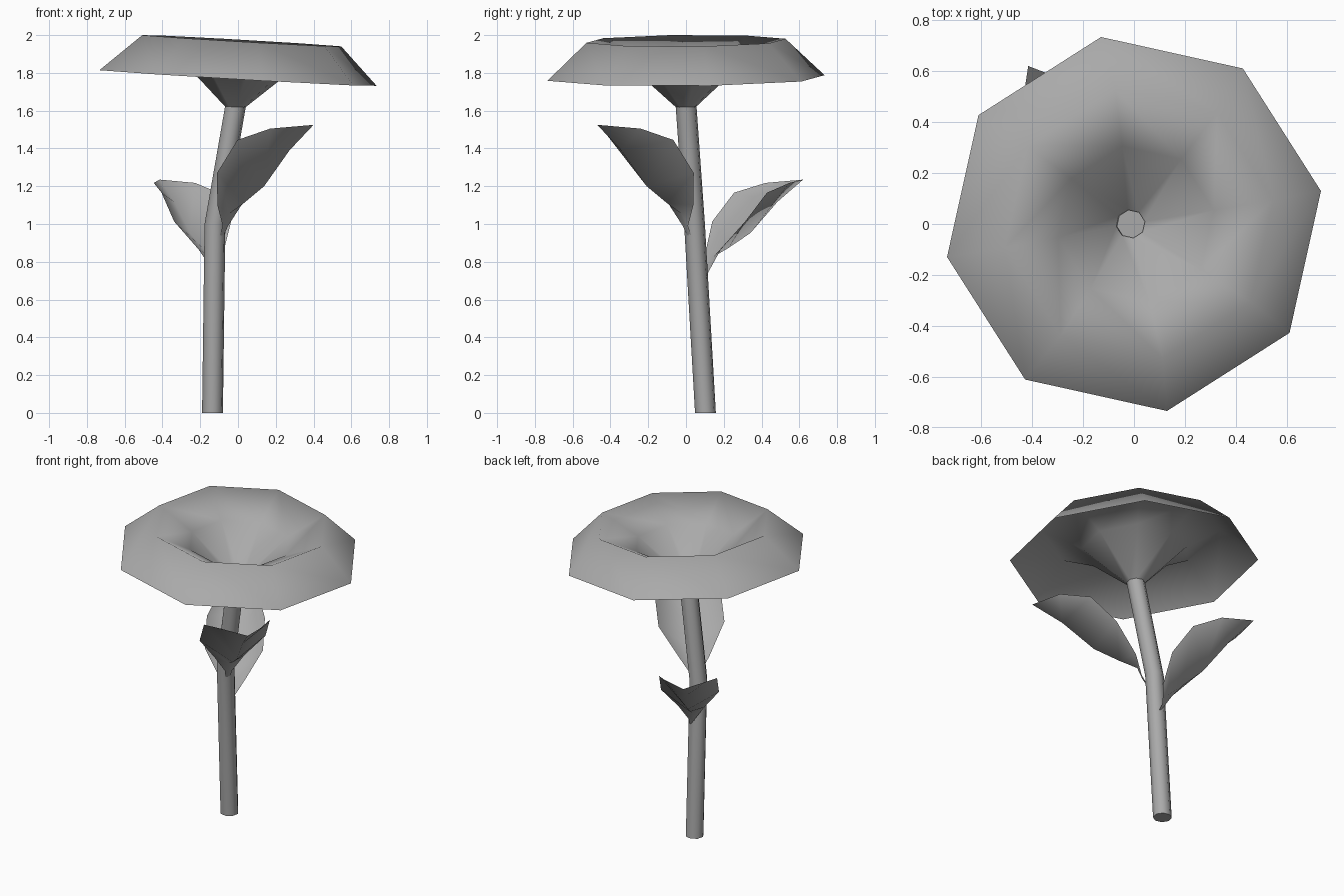
import bpy, bmesh, math
from mathutils import Vector

cube = bpy.data.objects.get("Cube")
if cube:
    bpy.data.objects.remove(cube, do_unlink=True)

# One plain grey for the whole plant
grey = bpy.data.materials.new("plain grey")
grey.use_nodes = True
tone = (0.4, 0.4, 0.4, 1)
grey.diffuse_color = tone
grey.node_tree.nodes["Principled BSDF"].inputs["Base Color"].default_value = tone


def finish(name, bm, sharp_angle=180):
    mesh = bpy.data.meshes.new(name)
    bm.to_mesh(mesh)
    bm.free()
    mesh.materials.append(grey)
    obj = bpy.data.objects.new(name, mesh)
    bpy.context.collection.objects.link(obj)
    bpy.ops.object.select_all(action='DESELECT')
    obj.select_set(True)
    bpy.context.view_layer.objects.active = obj
    if sharp_angle < 180:
        bpy.ops.object.shade_smooth_by_angle(angle=math.radians(sharp_angle))
    else:
        bpy.ops.object.shade_smooth()
    return obj


def ring(bm, centre, radius, place=lambda p: p, sides=8, turn=10):
    verts = []
    for k in range(sides):
        a = math.radians(turn) + math.tau * k / sides
        offset = Vector((math.cos(a), math.sin(a), 0)) * radius
        verts.append(bm.verts.new(place(Vector(centre) + offset)))
    return verts


def bridge(bm, a, b):
    for k in range(len(a)):
        n = (k + 1) % len(a)
        bm.faces.new((a[k], b[k], b[n], a[n]))


# Stem: bent eight-sided tube
bm = bmesh.new()
path = [(-0.135, 0.103, 0), (-0.122, 0.045, 1.0), (-0.012, 0, 1.63)]
rings = [ring(bm, p, 0.056) for p in path]
for low, high in zip(rings, rings[1:]):
    bridge(bm, high, low)
bm.faces.new(rings[0][::-1])
bm.faces.new(rings[-1])
finish("stem", bm, 50)


# Bloom: funnel that flares to a crest and folds down to a wide skirt
def tilt(p):
    return Vector((p.x + (p.z - 1.773) * 0.1, p.y, p.z - 0.058 * p.x + 0.01 * p.y))


bm = bmesh.new()
profile = [(0.055, 1.62), (0.31, 1.85), (0.535, 1.97), (0.745, 1.773)]
rings = [ring(bm, (0, 0, z), r, tilt) for r, z in profile]
for inner, outer in zip(rings, rings[1:]):
    bridge(bm, inner, outer)
finish("bloom", bm)

# Leaf rows from stalk to point: distance behind tip, half width,
# rib drop and edge drop below tip
leaf_rows = [(0.71, 0.012, 0.635, 0.625), (0.66, 0.02, 0.545, 0.535),
             (0.63, 0.09, 0.47, 0.425), (0.523, 0.2, 0.415, 0.255),
             (0.37, 0.2, 0.325, 0.08), (0.18, 0.145, 0.135, 0.02)]


def leaf(name, tip, heading, size):
    a = math.radians(heading)
    along = Vector((math.cos(a), math.sin(a), 0))
    across = Vector((-along.y, along.x, 0))
    up = Vector((0, 0, 1))
    tip = Vector(tip)
    bm = bmesh.new()
    rows = []
    for back, half, rib, edge in leaf_rows:
        row = []
        for side, drop in ((-1, edge), (0, rib), (1, edge)):
            p = tip + size * (across * half * side - along * back - up * drop)
            row.append(bm.verts.new(p))
        rows.append(row)
    for r, s in zip(rows, rows[1:]):
        for j in range(2):
            bm.faces.new((r[j], s[j], s[j + 1], r[j + 1])[::-1])
    point = bm.verts.new(tip)
    for j in range(2):
        bm.faces.new((rows[-1][j + 1], rows[-1][j], point))
    bmesh.ops.recalc_face_normals(bm, faces=bm.faces)
    if sum(f.normal.z for f in bm.faces) < 0:
        bmesh.ops.reverse_faces(bm, faces=bm.faces)
    finish(name, bm)


# Two cupped leaves on opposite sides of the stem
leaf("upper_leaf", (0.4, -0.47, 1.525), -45, 1.0)
leaf("lower_leaf", (-0.415, 0.62, 1.235), 120, 0.87)
